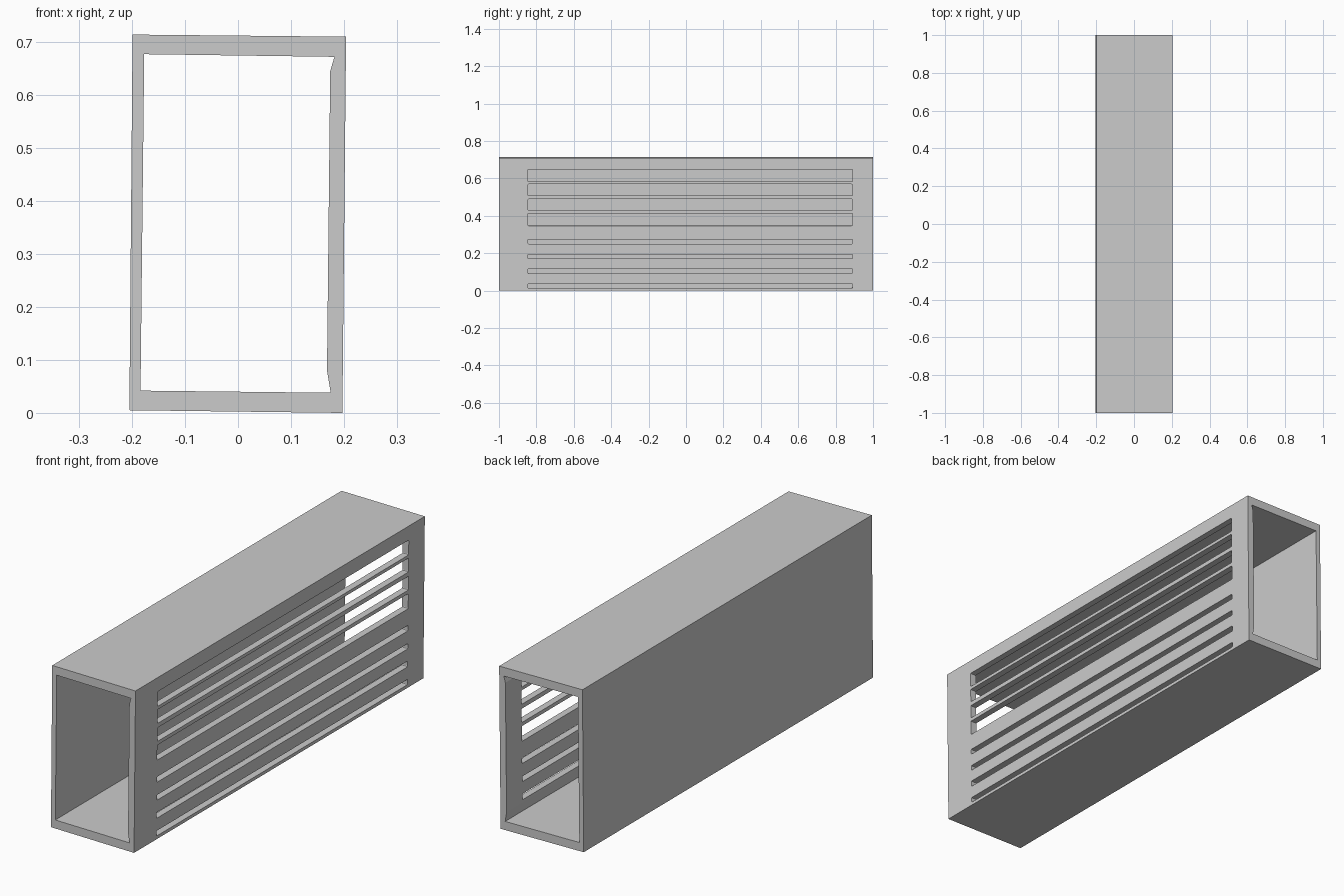
import bpy, bmesh
from math import radians
from mathutils import Matrix

if "Cube" in bpy.data.objects:
    bpy.data.objects.remove(bpy.data.objects["Cube"])

grey = bpy.data.materials.new("light grey")
grey.diffuse_color = (0.6, 0.6, 0.6, 1)
grey.use_nodes = True
grey.node_tree.nodes["Principled BSDF"].inputs["Base Color"].default_value = grey.diffuse_color


def make_object(name, bm):
    bmesh.ops.recalc_face_normals(bm, faces=bm.faces)
    mesh = bpy.data.meshes.new(name)
    bm.to_mesh(mesh)
    bm.free()
    obj = bpy.data.objects.new(name, mesh)
    bpy.context.collection.objects.link(obj)
    mesh.materials.append(grey)
    return obj


def prism(name, profile, y0, y1):
    """Extrude an x-z profile along y."""
    bm = bmesh.new()
    face = bm.faces.new([bm.verts.new((x, y0, z)) for x, z in profile])
    new = bmesh.ops.extrude_face_region(bm, geom=[face])["geom"]
    verts = [v for v in new if isinstance(v, bmesh.types.BMVert)]
    bmesh.ops.translate(bm, verts=verts, vec=(0, y1 - y0, 0))
    return make_object(name, bm)


def cut(target, cutter):
    mod = target.modifiers.new(cutter.name, 'BOOLEAN')
    mod.operation = 'DIFFERENCE'
    mod.solver = 'EXACT'
    mod.object = cutter
    cutter.hide_render = True
    cutter.hide_set(True)


# Slightly leaning rectangular duct
duct = prism("vented_duct", [(-0.205, 0.005), (0.197, 0.0),
                             (0.204, 0.71), (-0.199, 0.714)], -1, 1)

# Open passage along the duct, with two angled corners on the vent side
passage = prism("passage_cutter", [(-0.184, 0.042), (0.175, 0.038), (0.168, 0.08),
                                   (0.174, 0.645), (0.182, 0.672), (-0.177, 0.677)], -1.1, 1.1)
cut(duct, passage)

# Vent slots: four tall ones above, three narrow ones, and a groove at the floor
slots = [(0.583, 0.648), (0.508, 0.569), (0.429, 0.489), (0.347, 0.413),
         (0.250, 0.274), (0.171, 0.194), (0.092, 0.118), (0.014, 0.037)]
Y0, Y1, X0, X1 = -0.845, 0.89, 0.16, 0.26
bm = bmesh.new()
for low, high in slots:
    middle = (X0 + X1) / 2, (Y0 + Y1) / 2, (low + high) / 2
    matrix = (Matrix.Translation(middle) @ Matrix.Rotation(radians(0.57), 4, 'Y')
              @ Matrix.Diagonal((X1 - X0, Y1 - Y0, high - low, 1)))
    verts = bmesh.ops.create_cube(bm, size=1, matrix=matrix)["verts"]
    # Soften the slot ends
    edges = {e for v in verts for e in v.link_edges
             if abs(e.verts[0].co.x - e.verts[1].co.x) > 0.05}
    bmesh.ops.bevel(bm, geom=list(edges), offset=0.004, segments=2,
                    profile=0.5, affect='EDGES')
cut(duct, make_object("slot_cutter", bm))
